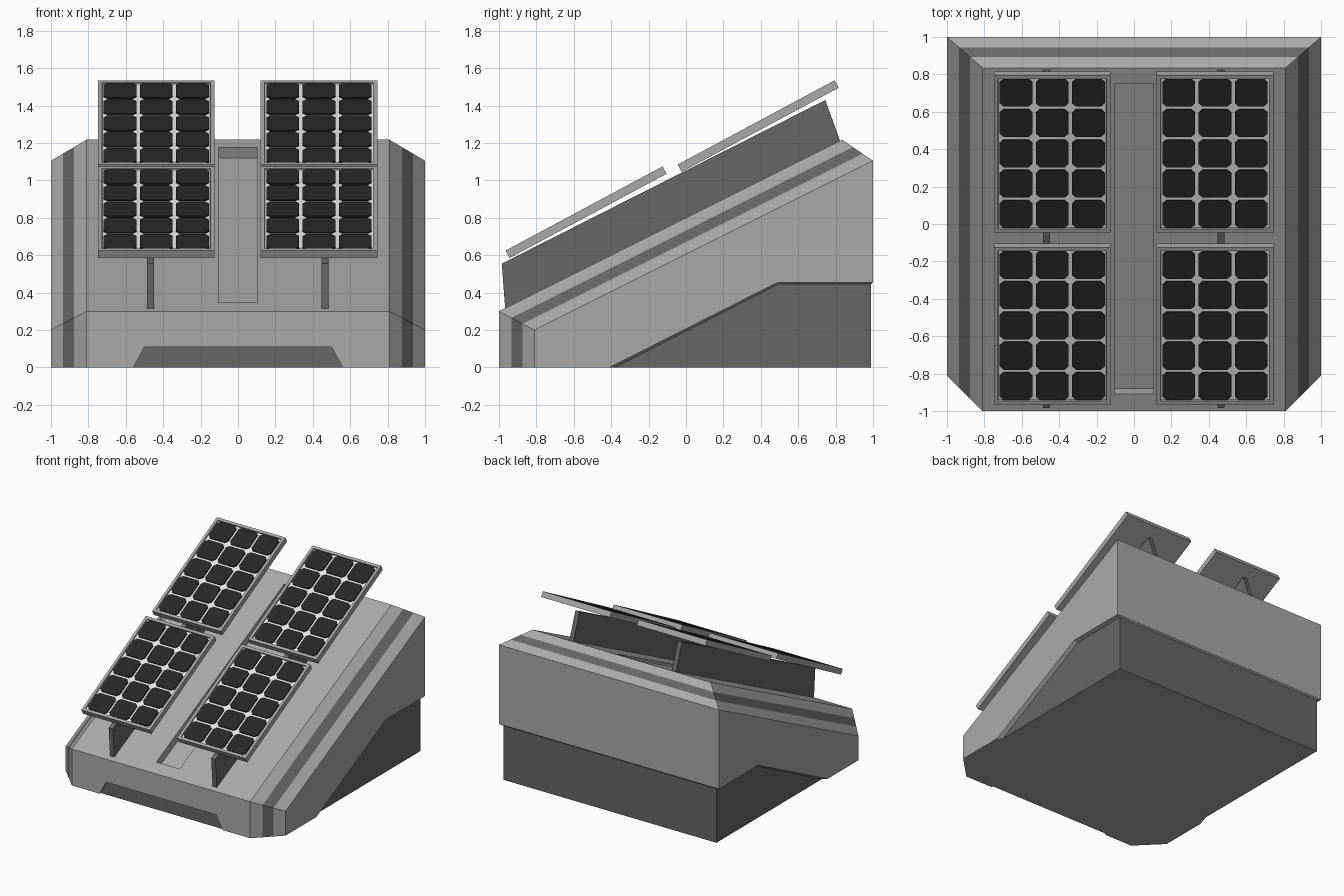
import bpy, bmesh, math
from mathutils import Vector, Matrix

if "Cube" in bpy.data.objects:
    bpy.data.objects.remove(bpy.data.objects["Cube"])


def material(name, c):
    m = bpy.data.materials.new(name)
    m.diffuse_color = (c, c, c, 1)
    m.use_nodes = True
    m.node_tree.nodes["Principled BSDF"].inputs["Base Color"].default_value = m.diffuse_color
    return m


GREY = material("hull grey", 0.4)
DARK = material("dark grey", 0.135)
CELL = material("cell black", 0.02)
PALE = material("pale backing", 0.8)


def finish(bm, name, mats, matrix=None):
    bmesh.ops.remove_doubles(bm, verts=bm.verts, dist=0.0002)
    bmesh.ops.recalc_face_normals(bm, faces=bm.faces)
    me = bpy.data.meshes.new(name)
    bm.to_mesh(me)
    bm.free()
    for m in mats:
        me.materials.append(m)
    ob = bpy.data.objects.new(name, me)
    bpy.context.collection.objects.link(ob)
    if matrix:
        ob.matrix_world = matrix
    return ob


def face(bm, pts, mat=0):
    f = bm.faces.new([bm.verts.new(p) for p in pts])
    f.material_index = mat
    return f


# hull: bevel band between an outer and an inner outline
bm = bmesh.new()
outer = [Vector(p) for p in [(1, -.81, 0), (1, -.81, .2), (1, 1, 1.105)]]
inner = [Vector(p) for p in [(.81, -1, 0), (.81, -1, .3), (.81, .835, 1.2175)]]


def mirrored(path):
    return path + [Vector((-p.x, p.y, p.z)) for p in reversed(path)]


outer, inner = mirrored(outer), mirrored(inner)
steps = [0, .34, .65, 1]
for i in range(5):
    for k in range(3):
        a, b = steps[k], steps[k + 1]
        face(bm, [outer[i].lerp(inner[i], a), outer[i + 1].lerp(inner[i + 1], a),
                  outer[i + 1].lerp(inner[i + 1], b), outer[i].lerp(inner[i], b)],
             1 if k == 1 else 0)

# hull walls: sides, back, front with notch
for s in (1, -1):
    face(bm, [(s, y, z) for y, z in [(-.81, 0), (-.81, .2), (1, 1.105),
                                     (1, .455), (.49, .455), (-.41, 0)]])
face(bm, [(-1, 1, .455), (1, 1, .455), (1, 1, 1.105), (-1, 1, 1.105)])
face(bm, [(x, -1, z) for x, z in [(-.81, 0), (-.56, 0), (-.5, .11), (.5, .11),
                                  (.56, 0), (.81, 0), (.81, .3), (-.81, .3)]])


# sloped top with a sunken channel
def top(x, y, sink=0):
    n = Vector((0, -.447, .894))
    return Vector((x, y, .3 + (y + 1) * .5)) - n * sink


O = [top(-.81, -1), top(.81, -1), top(.81, .835), top(-.81, .835)]
corners = [(-.105, -.908), (.105, -.908), (.105, .75), (-.105, .75)]
H = [top(*c) for c in corners]
L = [top(*c, .062) for c in corners]
for i in range(4):
    j = (i + 1) % 4
    face(bm, [O[i], O[j], H[j], H[i]])
    face(bm, [H[i], H[j], L[j], L[i]])
face(bm, L)

# small underside ledge running in to the base
ledge = [((.0, -1, .11), (0, -.985, .11)), ((.5, -1, .11), (.5, -.985, .11)),
         ((.56, -1, 0), (.56, -.985, 0)), ((.81, -1, 0), (.79, -.985, 0)),
         ((1, -.81, 0), (.968, -.807, 0)), ((1, -.41, 0), (.968, -.38, 0)),
         ((1, .49, .455), (.968, .495, .445)), ((1, 1, .455), (.968, .988, .445)),
         ((0, 1, .455), (0, .988, .445))]
for (a, b), (c, d) in zip(ledge, ledge[1:]):
    for s in (1, -1):
        face(bm, [(s * p[0], p[1], p[2]) for p in (a, c, d, b)])
finish(bm, "hull", [GREY, DARK])

# dark base block under the hull, with a hull-grey bottom
bm = bmesh.new()
plan = [(-.968, .988), (-.968, -.807), (-.79, -.985),
        (.79, -.985), (.968, -.807), (.968, .988)]
lo = [(x, y, 0) for x, y in plan]
hi = [(x, y, .14 + (y + .985) * .22) for x, y in plan]
face(bm, lo, 1)
face(bm, hi)
for i in range(6):
    j = (i + 1) % 6
    face(bm, [lo[i], lo[j], hi[j], hi[i]])
finish(bm, "base", [DARK, GREY])

# upright fins carrying the panels
for side, cx in (("left", -.467), ("right", .465)):
    bm = bmesh.new()
    prof = [(-.985, .555), (.745, 1.43), (.835, 1.18), (-.965, .29)]
    a = [(cx - .019, y, z) for y, z in prof]
    b = [(cx + .019, y, z) for y, z in prof]
    face(bm, a)
    face(bm, b)
    for i in range(4):
        j = (i + 1) % 4
        face(bm, [a[i], a[j], b[j], b[i]])
    finish(bm, "fin_" + side, [DARK])


# solar panel: framed tray with raised chamfered cells
def panel(name, x, y, z):
    w, l, t = .624, .953, .045
    mat = Matrix.Translation((x, y, z)) @ Matrix.Rotation(math.radians(28.2), 4, 'X')
    bm = bmesh.new()
    bmesh.ops.create_cube(bm, size=1, matrix=Matrix.Translation((0, 0, -t / 2))
                          @ Matrix.Diagonal((w, l, t, 1)))
    tray = max(bm.faces, key=lambda f: f.calc_center_median().z)
    bmesh.ops.inset_region(bm, faces=[tray], thickness=.022, use_even_offset=True)
    bmesh.ops.inset_region(bm, faces=[tray], thickness=.002, depth=-.01)
    tray.material_index = 1
    finish(bm, name + "_frame", [GREY, PALE], mat)

    bm = bmesh.new()
    hx, hy, c = .0875, .083, .021
    octo = [(hx, -hy + c), (hx, hy - c), (hx - c, hy), (c - hx, hy),
            (-hx, hy - c), (-hx, c - hy), (c - hx, -hy), (hx - c, -hy)]
    for i in range(3):
        for j in range(5):
            cx, cy = (i - 1) * .1935, (j - 2) * .184
            up = [(cx + px, cy + py, -.002) for px, py in octo]
            dn = [(px, py, -.011) for px, py, _ in up]
            face(bm, up)
            face(bm, dn)
            for k in range(8):
                m = (k + 1) % 8
                face(bm, [up[k], up[m], dn[m], dn[k]])
    finish(bm, name + "_cells", [CELL], mat)


for side, x in (("left", -.437), ("right", .433)):
    panel("lower_panel_" + side, x, -.545, .85)
    panel("upper_panel_" + side, x, .375, 1.31)
